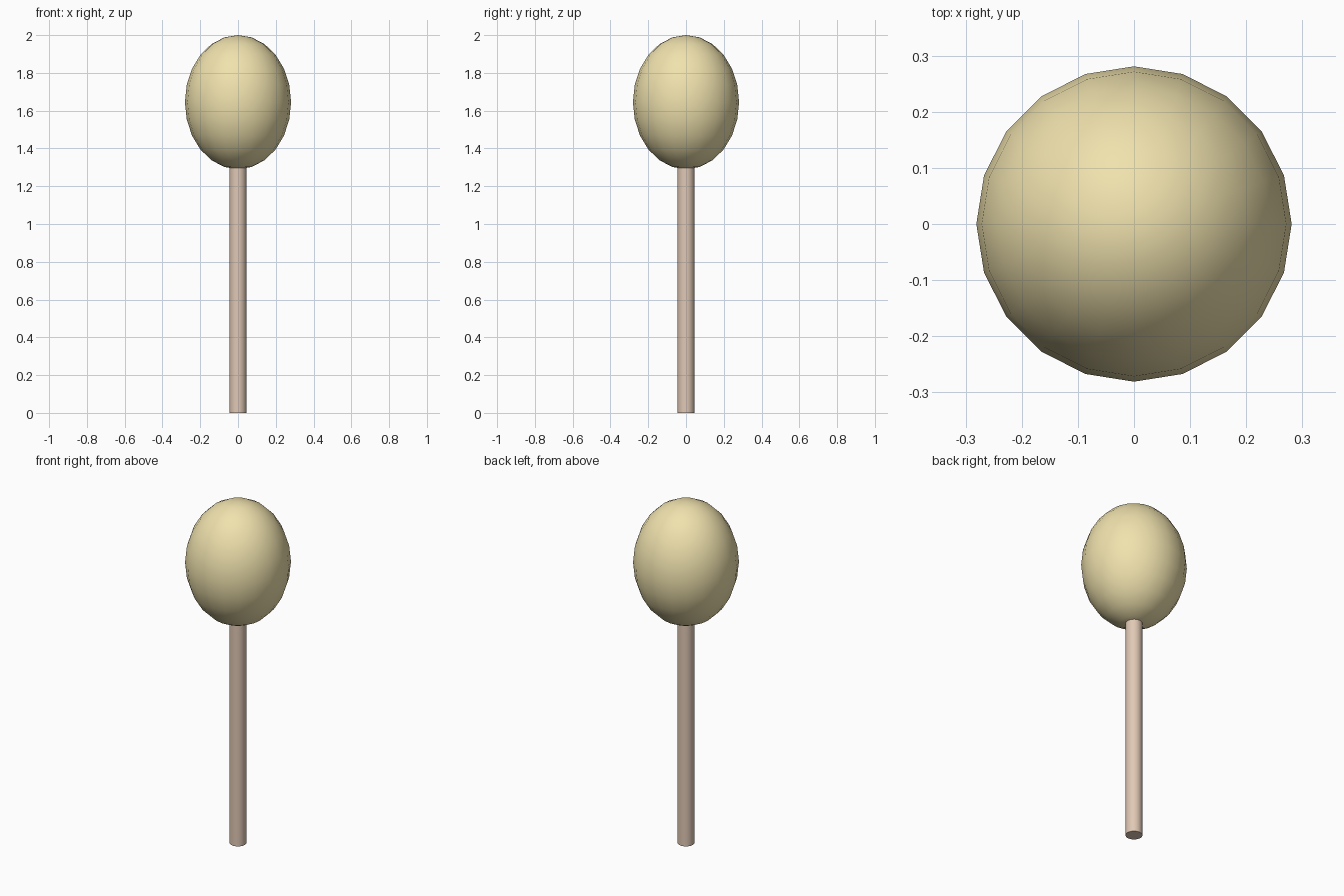
import bpy
import math

if "Cube" in bpy.data.objects:
    bpy.data.objects.remove(bpy.data.objects["Cube"])


def finish(name, color):
    obj = bpy.context.object
    obj.name = name
    bpy.ops.object.transform_apply(location=False, rotation=False, scale=True)
    bpy.ops.object.shade_smooth_by_angle(angle=math.radians(40))
    mat = bpy.data.materials.new(name + "_material")
    mat.diffuse_color = color
    mat.use_nodes = True
    mat.node_tree.nodes["Principled BSDF"].inputs["Base Color"].default_value = mat.diffuse_color
    obj.data.materials.append(mat)
    return obj


# Straight round stick, its top end tucked into the head
STICK_TOP = 1.33
bpy.ops.mesh.primitive_cylinder_add(vertices=20, radius=0.045, depth=STICK_TOP,
                                    location=(0, 0, STICK_TOP / 2))
finish("stick", (0.75, 0.58, 0.46, 1))

# Egg-shaped head, taller than wide
bpy.ops.mesh.primitive_uv_sphere_add(segments=20, ring_count=12, radius=1,
                                     location=(0, 0, 1.645))
bpy.context.object.scale = (0.281, 0.281, 0.355)
finish("head", (0.87, 0.76, 0.42, 1))
